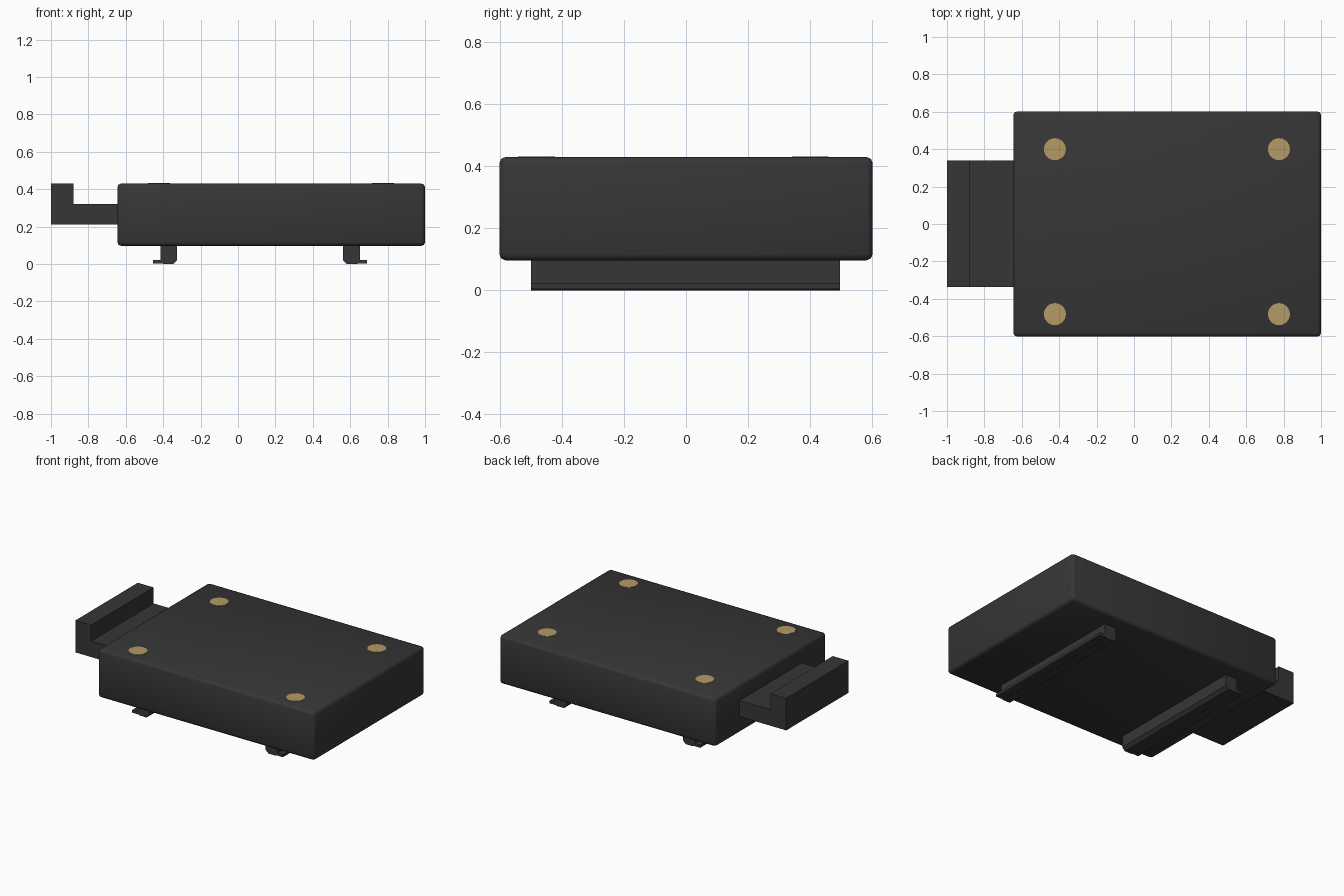
import bpy, bmesh

if "Cube" in bpy.data.objects:
    bpy.data.objects.remove(bpy.data.objects["Cube"])


def material(name, rgb):
    m = bpy.data.materials.new(name)
    m.diffuse_color = (*rgb, 1)
    m.use_nodes = True
    m.node_tree.nodes["Principled BSDF"].inputs["Base Color"].default_value = m.diffuse_color
    return m


BLACK = material("black plastic", (0.037, 0.037, 0.037))
BRASS = material("brass", (0.46, 0.32, 0.13))


def extrude_profile(name, pts, y0, y1):
    """Extrude an x-z outline along y."""
    bm = bmesh.new()
    face = bm.faces.new([bm.verts.new((x, y0, z)) for x, z in pts])
    ext = bmesh.ops.extrude_face_region(bm, geom=[face])
    verts = [v for v in ext["geom"] if isinstance(v, bmesh.types.BMVert)]
    bmesh.ops.translate(bm, vec=(0, y1 - y0, 0), verts=verts)
    bmesh.ops.recalc_face_normals(bm, faces=bm.faces)
    me = bpy.data.meshes.new(name)
    bm.to_mesh(me)
    bm.free()
    me.materials.append(BLACK)
    ob = bpy.data.objects.new(name, me)
    bpy.context.collection.objects.link(ob)
    return ob


# Main housing with softened edges
body = extrude_profile("housing", [(-0.645, 0.097), (1, 0.097), (1, 0.43), (-0.645, 0.43)], -0.602, 0.602)
bevel = body.modifiers.new("edge rounding", 'BEVEL')
bevel.width = 0.02
bevel.segments = 2
for p in body.data.polygons:
    p.use_smooth = True

# L-shaped latch tab on the left end
extrude_profile("latch_tab", [(-1, 0.21), (-0.635, 0.21), (-0.635, 0.32), (-0.88, 0.32),
                              (-0.88, 0.43), (-1, 0.43)], -0.337, 0.34)

# Hooked rails underneath, mirrored about the housing centre
rail = [(-0.415, 0.11), (-0.415, 0.022), (-0.455, 0.022), (-0.455, 0.004), (-0.405, 0.004),
        (-0.4, 0), (-0.345, 0), (-0.325, 0.02), (-0.325, 0.11)]
extrude_profile("left_rail", rail, -0.5, 0.496)
extrude_profile("right_rail", [(0.236 - x, z) for x, z in rail], -0.5, 0.496)

# Brass contact discs set in the top
for i, x in enumerate((-0.423, 0.775)):
    for j, y in enumerate((-0.482, 0.4)):
        bpy.ops.mesh.primitive_cylinder_add(vertices=24, radius=0.059, depth=0.008, location=(x, y, 0.428))
        disc = bpy.context.object
        disc.name = f"contact_disc_{i}{j}"
        disc.data.materials.append(BRASS)
